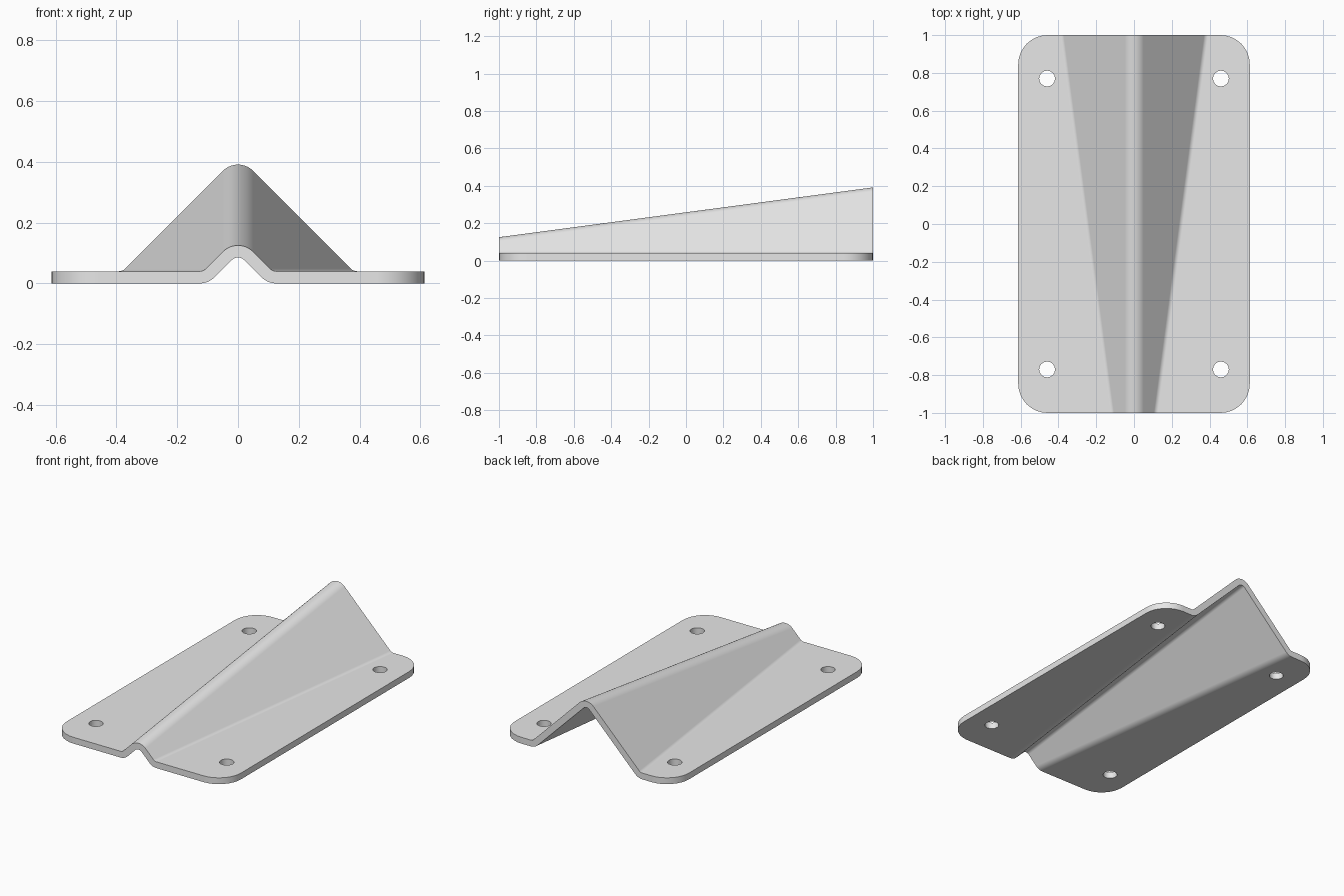
import bpy, bmesh, math

cube = bpy.data.objects.get("Cube")
if cube:
    bpy.data.objects.remove(cube, do_unlink=True)

HALF_W, HALF_L = 0.613, 1.0      # plate half sizes
R_OUT, R_IN = 0.07, 0.03         # bend radii, sheet thickness is the difference
SEG = 8

grey = bpy.data.materials.new("sheet grey")
grey.use_nodes = True
grey.diffuse_color = (0.8, 0.8, 0.8, 1)
grey.node_tree.nodes["Principled BSDF"].inputs["Base Color"].default_value = (0.8, 0.8, 0.8, 1)


def finish(bm, name):
    bmesh.ops.recalc_face_normals(bm, faces=bm.faces)
    mesh = bpy.data.meshes.new(name)
    bm.to_mesh(mesh)
    bm.free()
    mesh.materials.append(grey)
    obj = bpy.data.objects.new(name, mesh)
    bpy.context.collection.objects.link(obj)
    return obj


def skin(bm, ring_a, ring_b):
    """Closed solid between two matching rings of points."""
    a = [bm.verts.new(p) for p in ring_a]
    b = [bm.verts.new(p) for p in ring_b]
    for i in range(len(a)):
        j = (i + 1) % len(a)
        bm.faces.new((a[i], a[j], b[j], b[i]))
    bm.faces.new(a)
    bm.faces.new(b)


def arc(cx, cz, r, start, end):
    return [(cx + r * math.cos(t), cz + r * math.sin(t))
            for t in (math.radians(start + (end - start) * i / SEG) for i in range(SEG + 1))]


def half_line(h, top):
    """Right half of the bent section, from ridge to edge; slopes are 45 degrees."""
    base_x = h - 2 * R_OUT + (R_OUT + R_IN) * math.sqrt(2)
    r_ridge, r_foot = (R_OUT, R_IN) if top else (R_IN, R_OUT)
    return (arc(0, h - R_OUT, r_ridge, 90, 45)
            + arc(base_x, R_OUT, r_foot, 225, 270)
            + [(0.75, R_OUT - r_foot)])


def section(y):
    """Full bent sheet section, the ridge rising towards the back."""
    h = 0.258 + 0.133 * y
    ring = []
    for top in (True, False):
        right = half_line(h, top)
        line = [(-x, z) for x, z in right[:0:-1]] + right
        ring += line if top else line[::-1]
    return [(x, y, z) for x, z in ring]


# Bent sheet with a tapering ridge, oversize until it is trimmed
bm = bmesh.new()
skin(bm, section(-1.1), section(1.1))
plate = finish(bm, "ridged_plate")

# Rounded rectangle that trims the sheet
bm = bmesh.new()
R = 0.155
outline = []
for sx, sy, a in ((1, 1, 0), (-1, 1, 90), (-1, -1, 180), (1, -1, 270)):
    outline += arc(sx * (HALF_W - R), sy * (HALF_L - R), R, a, a + 90)
skin(bm, [(x, y, -0.2) for x, y in outline], [(x, y, 0.7) for x, y in outline])
outline_cutter = finish(bm, "outline_cutter")

# Four screw holes
bm = bmesh.new()
for sx in (-1, 1):
    for sy in (-1, 1):
        ring = arc(sx * 0.46, sy * 0.77, 0.042, 0, 180)[:-1] + arc(sx * 0.46, sy * 0.77, 0.042, 180, 360)[:-1]
        skin(bm, [(x, y, -0.1) for x, y in ring], [(x, y, 0.1) for x, y in ring])
hole_cutter = finish(bm, "hole_cutter")

# Trim, drill, then remove the cutters
bpy.ops.object.select_all(action='DESELECT')
bpy.context.view_layer.objects.active = plate
plate.select_set(True)
for cutter, operation in ((outline_cutter, 'INTERSECT'), (hole_cutter, 'DIFFERENCE')):
    cutter.hide_render = True
    mod = plate.modifiers.new(operation, 'BOOLEAN')
    mod.object, mod.operation, mod.solver = cutter, operation, 'EXACT'
    bpy.ops.object.modifier_apply(modifier=mod.name)
    bpy.data.objects.remove(cutter, do_unlink=True)

# Smooth bends, crisp sheet edges
bpy.ops.object.shade_smooth_by_angle(angle=math.radians(30))
weighted = plate.modifiers.new("even_shading", 'WEIGHTED_NORMAL')
weighted.keep_sharp = True
